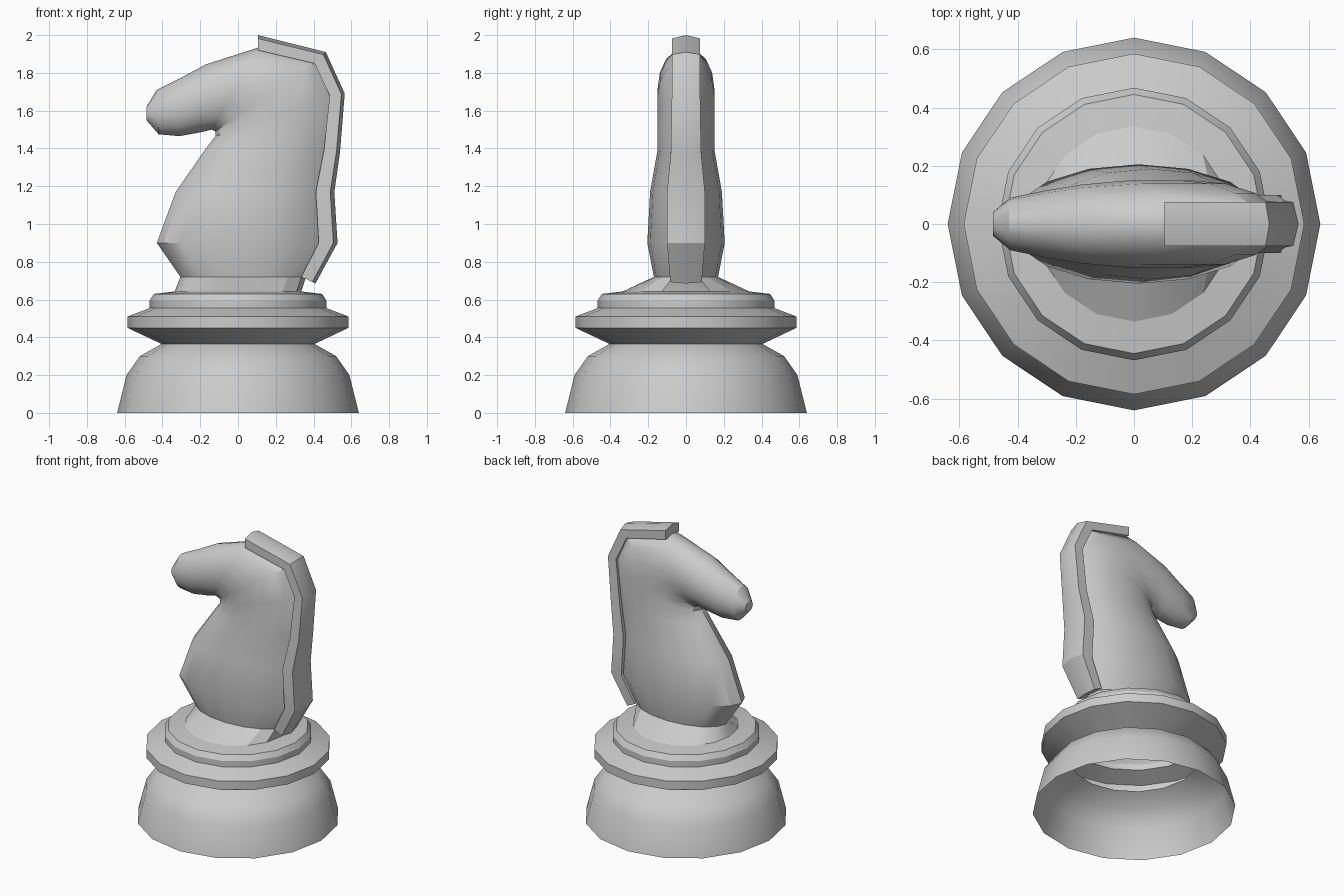
import bpy, bmesh, math

if "Cube" in bpy.data.objects:
    bpy.data.objects.remove(bpy.data.objects["Cube"])

SIDES = 16


def make_object(name, rings, closed=True, caps=(False, False)):
    """Skin a list of point rings into one mesh."""
    bm = bmesh.new()
    loops = [[bm.verts.new(p) for p in ring] for ring in rings]
    n = len(loops[0])
    for a, b in zip(loops, loops[1:]):
        for i in range(n if closed else n - 1):
            j = (i + 1) % n
            bm.faces.new((a[i], a[j], b[j], b[i]))
    if caps[0]:
        bm.faces.new(loops[0][::-1])
    if caps[1]:
        bm.faces.new(loops[-1])
    bmesh.ops.recalc_face_normals(bm, faces=bm.faces)
    mesh = bpy.data.meshes.new(name)
    bm.to_mesh(mesh)
    bm.free()
    ob = bpy.data.objects.new(name, mesh)
    bpy.context.collection.objects.link(ob)
    bpy.ops.object.select_all(action='DESELECT')
    ob.select_set(True)
    bpy.context.view_layer.objects.active = ob
    bpy.ops.object.shade_smooth_by_angle(angle=math.radians(30))
    return ob


def ellipse(front, back, half_width):
    """Oval ring spanning a front and a back point given in the xz plane."""
    ring = []
    for i in range(SIDES):
        t = 2 * math.pi * i / SIDES
        f = (1 + math.cos(t)) / 2
        ring.append((front[0] + (back[0] - front[0]) * f,
                     half_width * math.sin(t),
                     front[1] + (back[1] - front[1]) * f))
    return ring


# Turned base, open underneath
base_profile = [(0.64, 0), (0.59, 0.2), (0.52, 0.3), (0.405, 0.365),
                (0.585, 0.45), (0.585, 0.51), (0.468, 0.555), (0.468, 0.595),
                (0.445, 0.63), (0.335, 0.643)]
make_object("base", [ellipse((-r, z), (r, z), r) for r, z in base_profile])

# Collar, neck and head: front point, back point, half width
body_sections = [
    ((-0.335, 0.643), (0.335, 0.643), 0.335),
    ((-0.305, 0.72), (0.36, 0.72), 0.17),
    ((-0.43, 0.90), (0.46, 0.90), 0.205),
    ((-0.33, 1.17), (0.44, 1.17), 0.19),
    ((-0.17, 1.40), (0.48, 1.39), 0.15),
    ((-0.12, 1.465), (0.51, 1.68), 0.15),
    ((-0.12, 1.49), (0.43, 1.87), 0.15),
    ((-0.14, 1.50), (0.11, 1.935), 0.15),
    ((-0.20, 1.485), (-0.17, 1.845), 0.135),
    ((-0.31, 1.465), (-0.30, 1.775), 0.115),
    ((-0.42, 1.475), (-0.43, 1.71), 0.09),
    ((-0.485, 1.55), (-0.485, 1.62), 0.04),
]
make_object("horse_body", [ellipse(*s) for s in body_sections], caps=(False, True))

# Mane: ridged strip along the back of the neck (inner point, ridge point, half width)
mane_path = [
    ((0.105, 1.92), (0.105, 2.00), 0.075),
    ((0.405, 1.85), (0.465, 1.91), 0.075),
    ((0.485, 1.68), (0.565, 1.69), 0.075),
    ((0.455, 1.39), (0.54, 1.38), 0.08),
    ((0.412, 1.17), (0.51, 1.17), 0.10),
    ((0.427, 0.90), (0.527, 0.90), 0.10),
    ((0.335, 0.72), (0.41, 0.685), 0.083),
]


def mane_section(inner, ridge, w):
    ex, ez = (inner[k] + 0.78 * (ridge[k] - inner[k]) for k in (0, 1))
    return [(inner[0], -w, inner[1]), (ex, -w, ez), (ridge[0], 0, ridge[1]),
            (ex, w, ez), (inner[0], w, inner[1])]


make_object("mane", [mane_section(*s) for s in mane_path], caps=(True, True))
